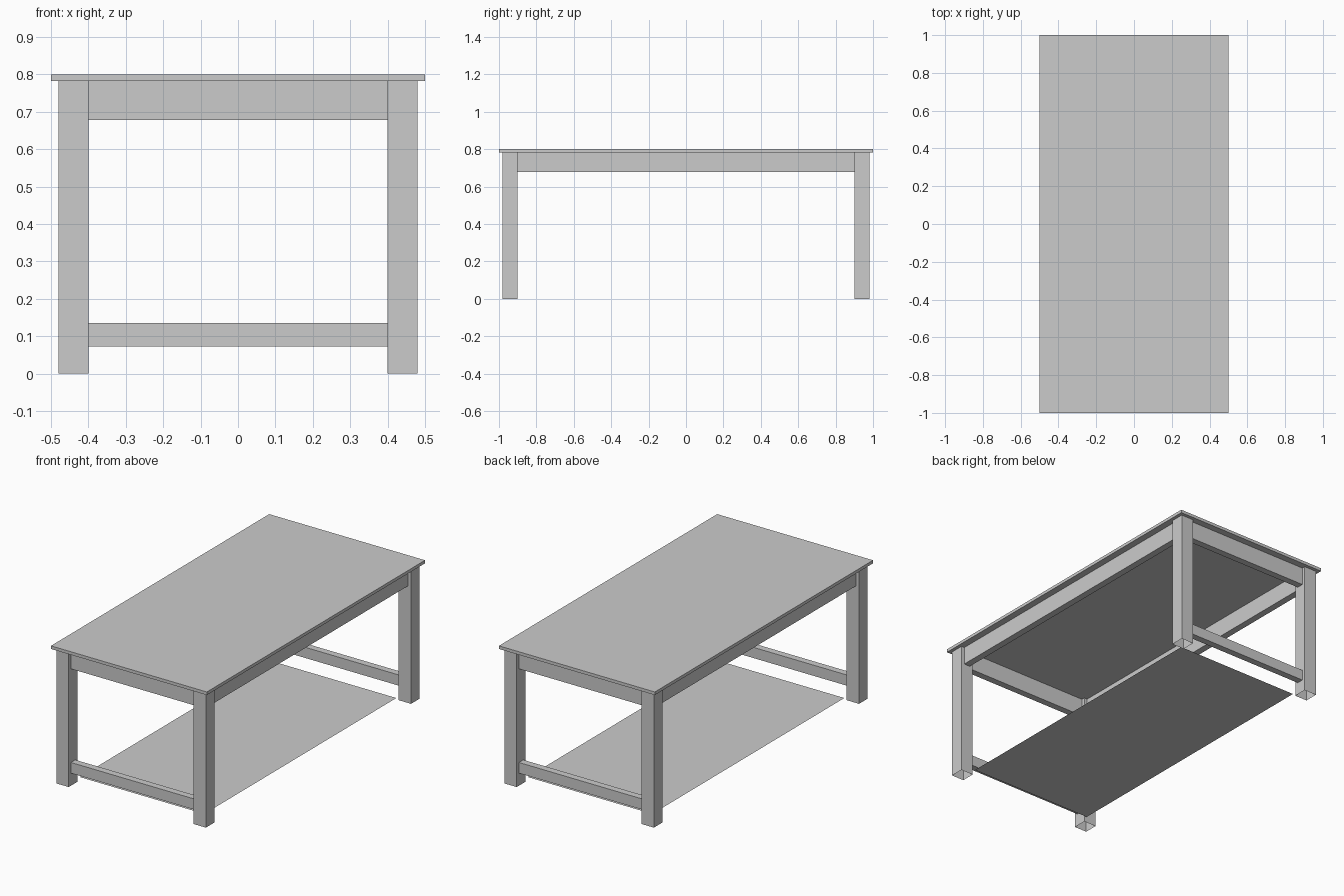
import bpy, bmesh

if "Cube" in bpy.data.objects:
    bpy.data.objects.remove(bpy.data.objects["Cube"])


def box(name, x, y, z, open_bottom=False):
    """Axis-aligned box from (min, max) ranges."""
    bm = bmesh.new()
    bmesh.ops.create_cube(bm, size=1)
    for v in bm.verts:
        v.co = [r[0] if c < 0 else r[1] for c, r in zip(v.co, (x, y, z))]
    if open_bottom:
        bm.normal_update()
        down = [f for f in bm.faces if f.normal.z < -0.9]
        bmesh.ops.delete(bm, geom=down, context='FACES_ONLY')
    return add(name, bm)


def add(name, bm):
    mesh = bpy.data.meshes.new(name)
    bm.to_mesh(mesh)
    bm.free()
    obj = bpy.data.objects.new(name, mesh)
    bpy.context.collection.objects.link(obj)
    return obj


def span(a, b, sign):
    return tuple(sorted((a * sign, b * sign)))


TOP_Z = 0.782

# Table top
box("table_top", (-0.5, 0.5), (-1, 1), (TOP_Z, 0.8))

for sy, end in ((-1, "front"), (1, "back")):
    # Hollow square legs, open underneath
    for sx, side in ((-1, "left"), (1, "right")):
        box(f"{end}_{side}_leg", span(0.40, 0.48, sx), span(0.90, 0.98, sy),
            (0, TOP_Z), open_bottom=True)
    # End apron and low stretcher between the legs
    box(f"{end}_apron", (-0.40, 0.40), span(0.92, 0.96, sy), (0.678, TOP_Z))
    box(f"{end}_stretcher", (-0.40, 0.40), span(0.92, 0.96, sy), (0.073, 0.135))

# Long side aprons
for sx, side in ((-1, "left"), (1, "right")):
    box(f"{side}_apron", span(0.42, 0.46, sx), (-0.90, 0.90), (0.678, TOP_Z))

# Paper-thin low panel
bm = bmesh.new()
bmesh.ops.create_grid(bm, x_segments=1, y_segments=1, size=1)
bmesh.ops.scale(bm, vec=(0.40, 0.88, 1), verts=bm.verts)
bmesh.ops.translate(bm, vec=(0, 0, 0.02), verts=bm.verts)
add("low_panel", bm)
